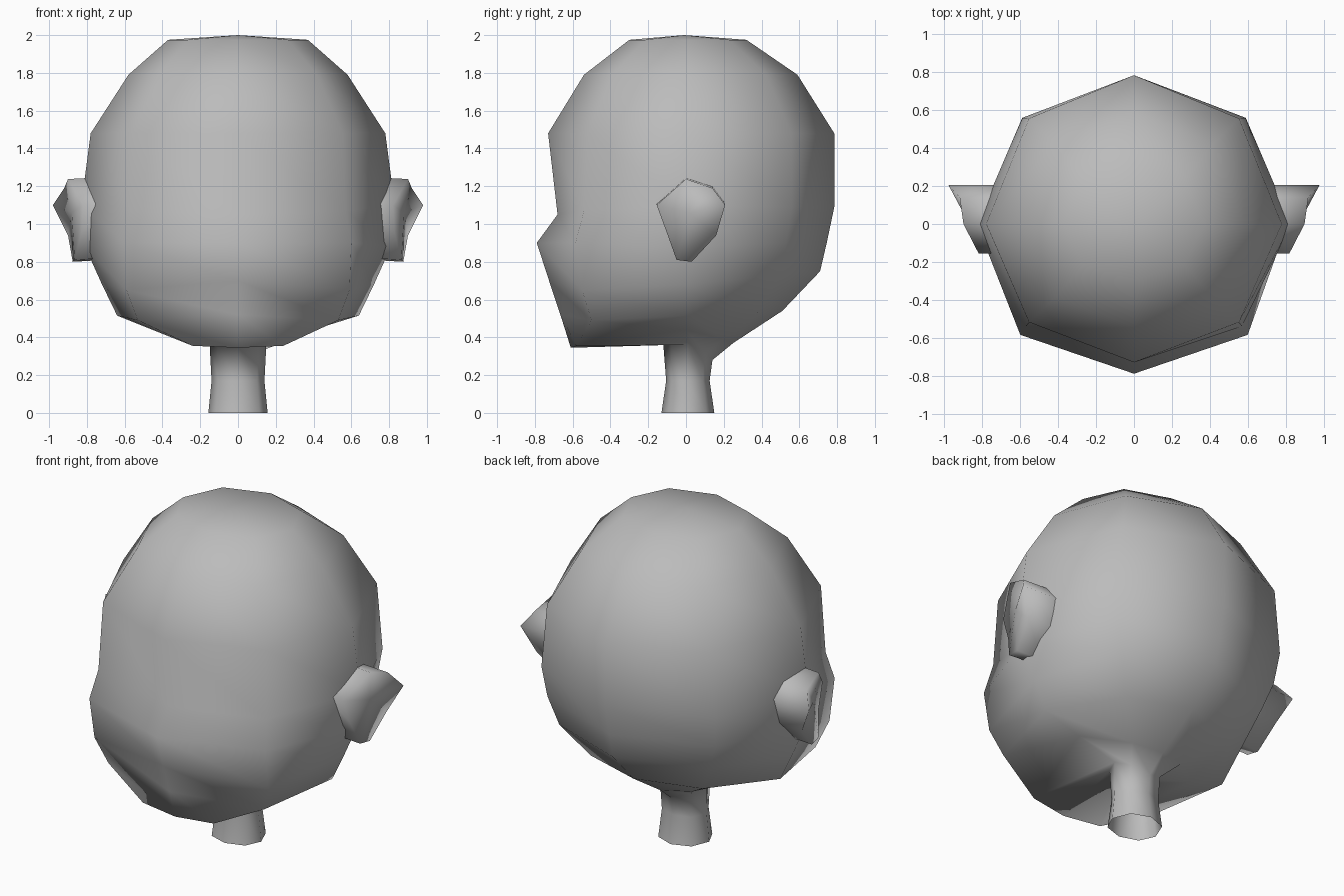
import bpy, bmesh

cube = bpy.data.objects.get("Cube")
if cube:
    bpy.data.objects.remove(cube, do_unlink=True)

grey = bpy.data.materials.new("plain grey")
grey.use_nodes = True
tone = (0.5, 0.5, 0.5, 1)
grey.diffuse_color = tone
grey.node_tree.nodes["Principled BSDF"].inputs["Base Color"].default_value = tone


def oval(z, front, width, back, diag=0.72):
    """Half outline from front to back: front, front corner, side, back corner, back."""
    return [(0, front, z), (width * diag, front * diag, z), (width, 0, z),
            (width * diag, back * diag, z), (0, back, z)]


def full_ring(half):
    """Complete a half outline with its mirrored points."""
    return half + [(-x, y, z) for x, y, z in half[-2:0:-1]]


def bridge(bm, a, b):
    n = len(a)
    for i in range(n):
        j = (i + 1) % n
        bm.faces.new((a[i], a[j], b[j], b[i]))


def fan(bm, ring, tip):
    n = len(ring)
    for i in range(n):
        bm.faces.new((ring[i], ring[(i + 1) % n], tip))


def finish(name, bm):
    bmesh.ops.recalc_face_normals(bm, faces=bm.faces)
    mesh = bpy.data.meshes.new(name)
    bm.to_mesh(mesh)
    bm.free()
    mesh.materials.append(grey)
    for p in mesh.polygons:
        p.use_smooth = True
    obj = bpy.data.objects.new(name, mesh)
    bpy.context.collection.objects.link(obj)
    return obj


# Skull rings, top down
skull = [
    oval(1.975, -0.30, 0.37, 0.32),
    oval(1.79, -0.54, 0.58, 0.59),
    oval(1.48, -0.73, 0.78, 0.785, 0.71),
    [(0, -0.68, 1.05), (0.57, -0.54, 1.07), (0.83, 0, 1.1),
     (0.59, 0.56, 1.09), (0, 0.785, 1.09)],
    [(0, -0.79, 0.9), (0.6, -0.585, 0.9), (0.81, 0, 0.88),
     (0.57, 0.53, 0.9), (0, 0.745, 0.9)],
]

# Jaw and underside, running in to the top of the neck
jaw = [
    [(0, -0.725, 0.7), (0.59, -0.55, 0.65), (0.72, 0, 0.68),
     (0.51, 0.5, 0.73), (0, 0.71, 0.75)],
    [(0, -0.665, 0.52), (0.53, -0.5, 0.49), (0.64, 0, 0.515),
     (0.38, 0.38, 0.53), (0, 0.51, 0.54)],
    [(0, -0.61, 0.345), (0.24, -0.58, 0.355), (0.4, 0, 0.44),
     (0.18, 0.2, 0.39), (0, 0.25, 0.37)],
    [(0, -0.12, 0.36), (0.11, -0.08, 0.36), (0.15, 0.01, 0.36),
     (0.105, 0.1, 0.32), (0, 0.14, 0.28)],
]

# Neck, open at the cut
neck = [oval(0.17, -0.105, 0.14, 0.125), oval(0, -0.13, 0.157, 0.15)]

bm = bmesh.new()
rings = [[bm.verts.new(p) for p in full_ring(half)] for half in skull + jaw + neck]
for upper, lower in zip(rings, rings[1:]):
    bridge(bm, upper, lower)
fan(bm, rings[0], bm.verts.new((0, -0.01, 2.0)))
finish("head", bm)

# Ears: a rim flaring out toward the back, with a shallow hollow
rim = [(0.9, 0, 1.238), (0.92, 0.14, 1.19), (0.98, 0.207, 1.1), (0.9, 0.16, 0.94),
       (0.875, 0.03, 0.8), (0.865, -0.05, 0.81), (0.83, -0.1, 0.95), (0.82, -0.155, 1.1)]
for side, label in ((1, "left_ear"), (-1, "right_ear")):
    bm = bmesh.new()
    outer = [bm.verts.new((side * x, y, z)) for x, y, z in rim]
    root = [bm.verts.new((side * 0.7, y, z + 0.01)) for x, y, z in rim]
    bridge(bm, outer, root)
    fan(bm, outer, bm.verts.new((side * 0.88, 0.02, 1.06)))
    finish(label, bm)
